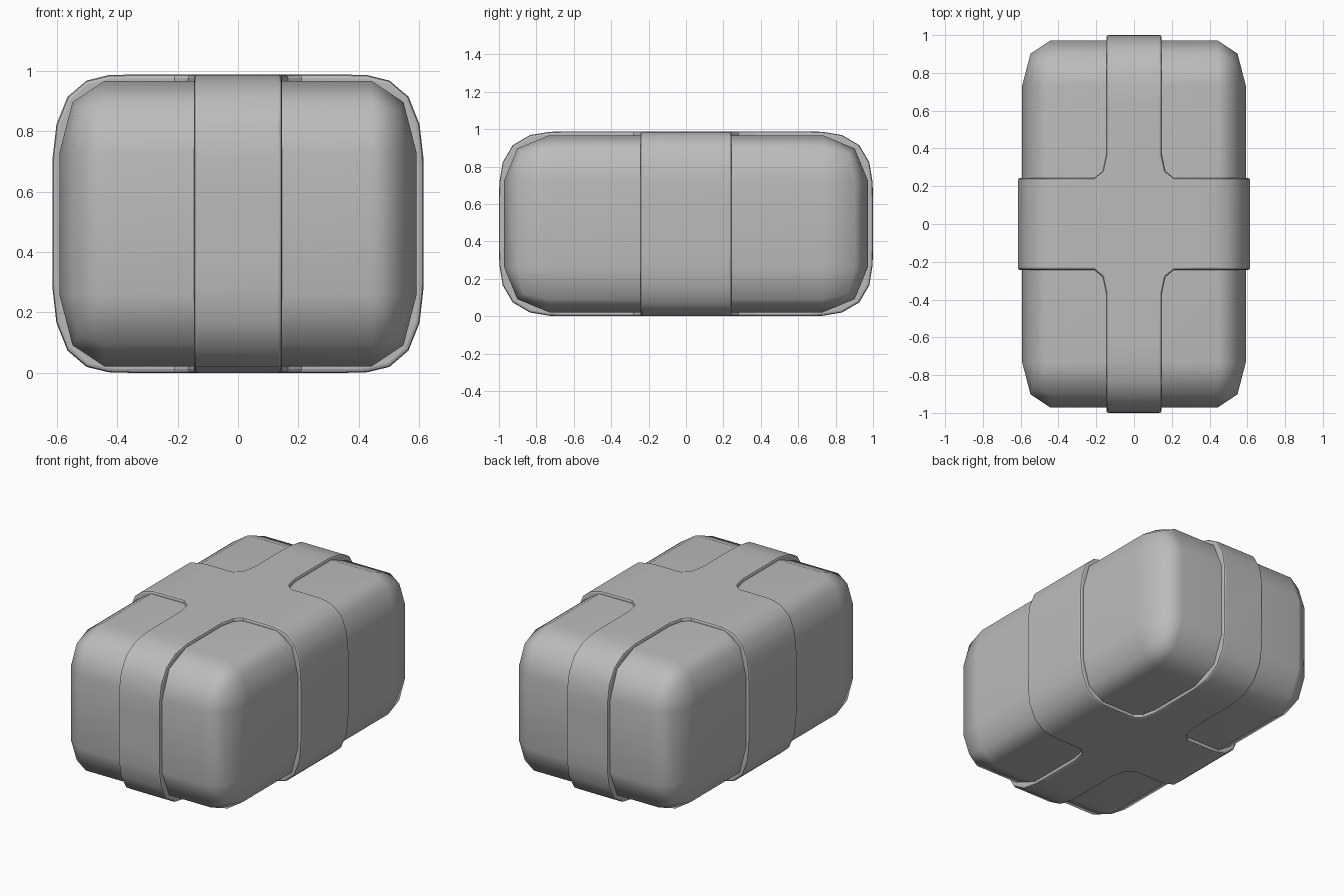
import bpy
import bmesh
from mathutils import Vector

default = bpy.data.objects.get("Cube")
if default:
    bpy.data.objects.remove(default, do_unlink=True)

MID_Z = 0.494

grey = bpy.data.materials.new("plain grey")
grey.use_nodes = True
colour = (0.5, 0.5, 0.5, 1)
grey.diffuse_color = colour
grey.node_tree.nodes["Principled BSDF"].inputs["Base Color"].default_value = colour


def add_object(name, bm):
    bmesh.ops.recalc_face_normals(bm, faces=bm.faces)
    mesh = bpy.data.meshes.new(name)
    bm.to_mesh(mesh)
    bm.free()
    mesh.materials.append(grey)
    obj = bpy.data.objects.new(name, mesh)
    bpy.context.collection.objects.link(obj)
    return obj


def rounded_box(name, half, inset, segments, profile):
    """Box whose edge rounding has a different inset on each axis."""
    bm = bmesh.new()
    bmesh.ops.create_cube(bm, size=2)
    bmesh.ops.scale(bm, verts=bm.verts, vec=[h / i for h, i in zip(half, inset)])
    bmesh.ops.bevel(bm, geom=bm.edges[:], offset=1, offset_type='OFFSET',
                    segments=segments, profile=profile, affect='EDGES')
    bmesh.ops.scale(bm, verts=bm.verts, vec=inset)
    bmesh.ops.translate(bm, verts=bm.verts, vec=(0, 0, MID_Z))
    return add_object(name, bm)


def cross_prism(name, quarter):
    """Upright prism with a filleted cross outline, from one quarter of it."""
    outline = []
    for sx, sy in ((1, 1), (1, -1), (-1, -1), (-1, 1)):
        pts = [(x * sx, y * sy) for x, y in quarter]
        outline += pts if sx * sy > 0 else pts[::-1]
    bm = bmesh.new()
    face = bm.faces.new([bm.verts.new((x, y, -0.5)) for x, y in outline])
    grown = bmesh.ops.extrude_face_region(bm, geom=[face])["geom"]
    top = [g for g in grown if isinstance(g, bmesh.types.BMVert)]
    bmesh.ops.translate(bm, verts=top, vec=Vector((0, 0, 2)))
    return add_object(name, bm)


def smooth(obj, angle):
    bpy.ops.object.select_all(action='DESELECT')
    obj.select_set(True)
    bpy.context.view_layer.objects.active = obj
    bpy.ops.object.shade_smooth_by_angle(angle=angle)
    weighted = obj.modifiers.new("even shading", 'WEIGHTED_NORMAL')
    weighted.keep_sharp = True


# Main bundle with broad rounded edges
body = rounded_box("body", (0.592, 0.972, 0.473), (0.15, 0.24, 0.24), 2, 0.5)
smooth(body, 1.4)

# Crossed straps wrapped round the bundle
straps = rounded_box("crossed_straps", (0.615, 1.0, MID_Z), (0.26, 0.38, 0.38), 6, 0.65)
cutter = cross_prism("strap_cutter", [(0.146, 1.3), (0.146, 0.37), (0.165, 0.28),
                                      (0.21, 0.243), (1.3, 0.243)])
cutter.hide_render = True
cutter.hide_viewport = True

trim = straps.modifiers.new("trim to cross", 'BOOLEAN')
trim.operation = 'INTERSECT'
trim.solver = 'EXACT'
trim.object = cutter
edge = straps.modifiers.new("soft edges", 'BEVEL')
edge.width = 0.012
edge.segments = 2
edge.limit_method = 'ANGLE'
edge.angle_limit = 1.0
smooth(straps, 1.0)
